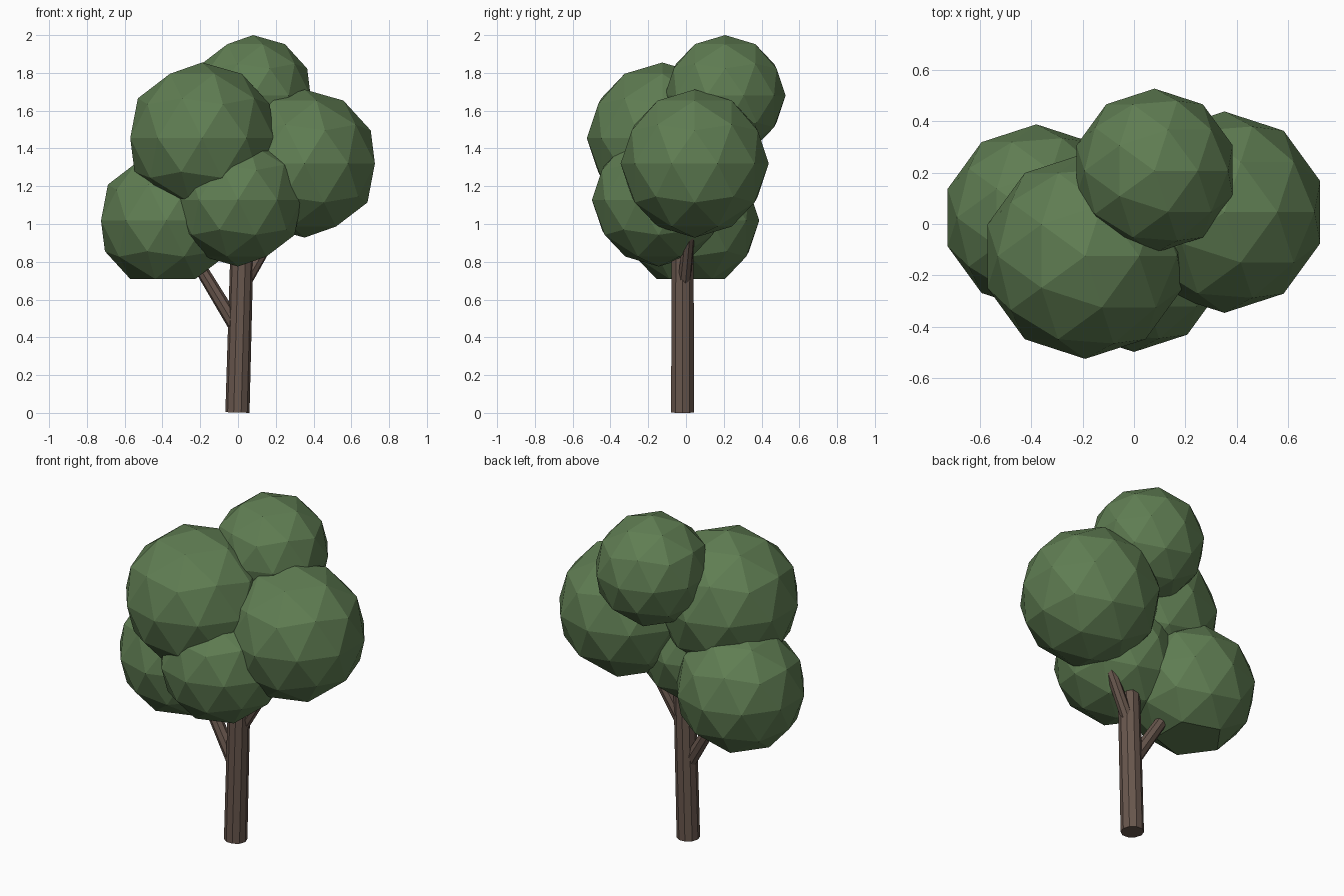
import bpy
from mathutils import Vector

if "Cube" in bpy.data.objects:
    bpy.data.objects.remove(bpy.data.objects["Cube"])


def material(name, color):
    m = bpy.data.materials.new(name)
    m.diffuse_color = (*color, 1)
    m.use_nodes = True
    m.node_tree.nodes["Principled BSDF"].inputs["Base Color"].default_value = m.diffuse_color
    return m


bark = material("bark", (0.14, 0.095, 0.075))
leaf = material("leaf", (0.115, 0.205, 0.085))


def limb(name, start, end, r1, r2, sides):
    # tapered limb between two points
    a, b = Vector(start), Vector(end)
    d = b - a
    bpy.ops.mesh.primitive_cone_add(vertices=sides, radius1=r1, radius2=r2,
                                    depth=d.length, location=(a + b) / 2)
    o = bpy.context.object
    o.rotation_euler = d.to_track_quat('Z', 'Y').to_euler()
    o.name = name
    o.data.materials.append(bark)


def clump(name, center, radius):
    # faceted ball of leaves
    bpy.ops.mesh.primitive_ico_sphere_add(subdivisions=2, radius=radius, location=center)
    o = bpy.context.object
    o.name = name
    o.data.materials.append(leaf)
    return o


# trunk and side branches
limb("trunk", (-0.003, -0.018, 0.002), (0.03, -0.018, 1.2), 0.064, 0.06, 10)
limb("left_branch", (0.0, -0.02, 0.44), (-0.34, 0.02, 1.0), 0.04, 0.03, 8)
limb("right_branch", (0.03, -0.01, 0.68), (0.33, 0.04, 1.2), 0.035, 0.028, 8)

# foliage
clump("foliage_upper_left", (-0.19, -0.125, 1.455), 0.4)
clump("foliage_right", (0.352, 0.046, 1.32), 0.392)
clump("foliage_top", (0.08, 0.207, 1.68), 0.32)
clump("foliage_lower_front", (0.0, -0.145, 1.128), 0.353)
low = clump("foliage_lower_left", (-0.38, 0.025, 1.018), 0.363)

# flat underside of the lower left clump
for v in low.data.vertices:
    v.co.z = max(v.co.z, -0.8507 * 0.363)
